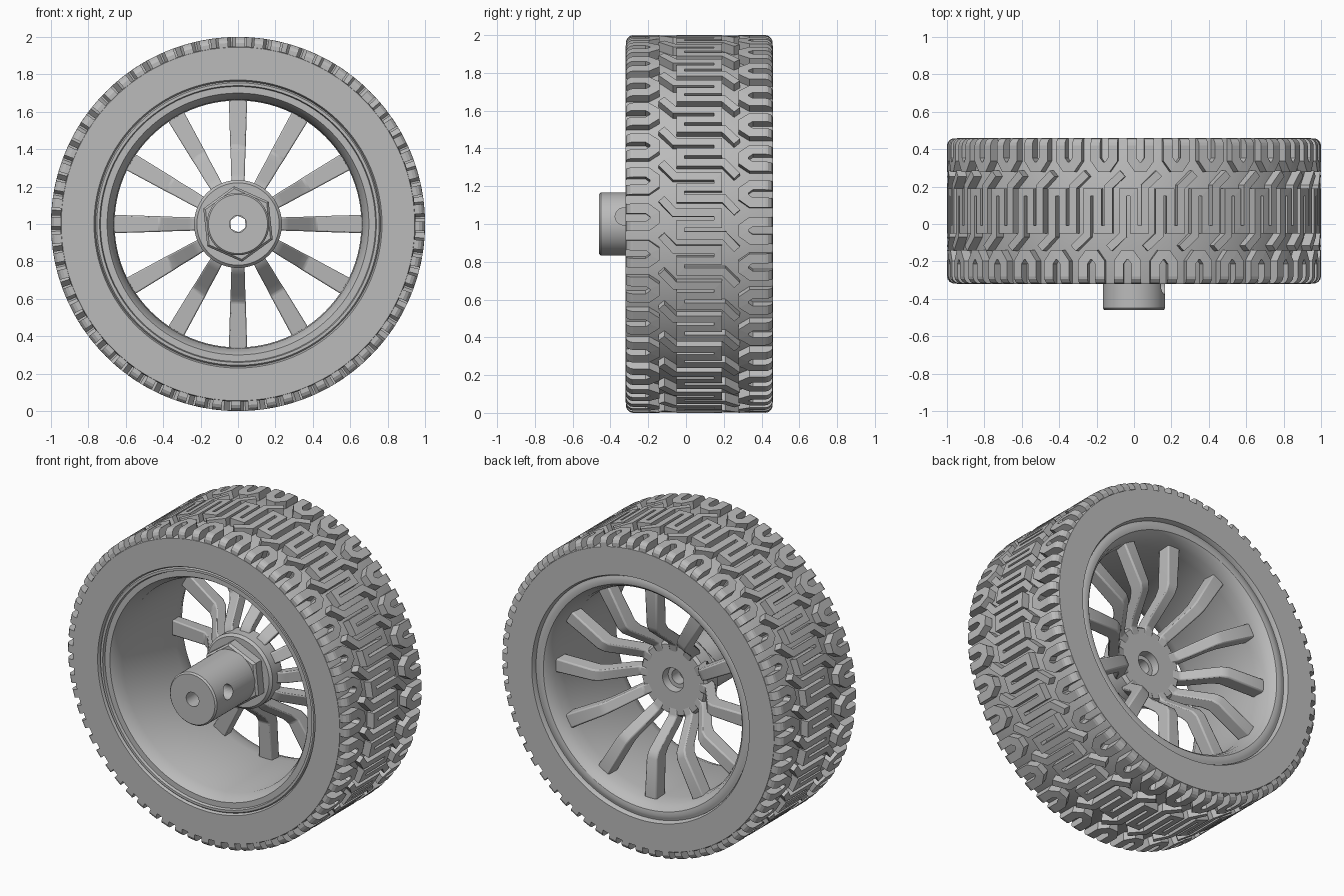
import bpy, bmesh, math
from mathutils import Vector

if "Cube" in bpy.data.objects:
    bpy.data.objects.remove(bpy.data.objects["Cube"])

grey = bpy.data.materials.new("plain grey")
grey.use_nodes = True
colour = (0.5, 0.5, 0.5, 1)
grey.diffuse_color = colour
grey.node_tree.nodes["Principled BSDF"].inputs["Base Color"].default_value = colour

MID_Y = 0.07       # middle of the tyre width
UNITS = 32         # tread repeats around the tyre
SPOKES = 12


def polar(r, y, a):
    """Point at radius r and angle a around the axle."""
    return Vector((r * math.sin(a), y, 1 + r * math.cos(a)))


def finish(name, bm, smooth=True):
    bmesh.ops.recalc_face_normals(bm, faces=bm.faces)
    mesh = bpy.data.meshes.new(name)
    bm.to_mesh(mesh)
    bm.free()
    ob = bpy.data.objects.new(name, mesh)
    bpy.context.collection.objects.link(ob)
    mesh.materials.append(grey)
    if smooth:
        bpy.ops.object.select_all(action="DESELECT")
        ob.select_set(True)
        bpy.context.view_layer.objects.active = ob
        bpy.ops.object.shade_smooth_by_angle(angle=math.radians(30))
    return ob


def lathe(name, profile, sides=96, turn=0.0):
    """Revolve a closed (radius, y) profile around the axle."""
    bm = bmesh.new()
    rings = [[bm.verts.new(polar(r, y, turn + math.tau * i / sides)) for r, y in profile]
             for i in range(sides)]
    n = len(profile)
    for i in range(sides):
        a, b = rings[i], rings[(i + 1) % sides]
        for j in range(n):
            k = (j + 1) % n
            bm.faces.new((a[j], a[k], b[k], b[j]))
    return finish(name, bm)


def loft(bm, sections):
    """Skin a row of four-cornered sections and cap both ends."""
    rows = [[bm.verts.new(p) for p in s] for s in sections]
    for a, b in zip(rows, rows[1:]):
        for j in range(4):
            k = (j + 1) % 4
            bm.faces.new((a[j], a[k], b[k], b[j]))
    bm.faces.new(rows[0])
    bm.faces.new(rows[-1])


# Tyre carcass
lathe("tyre", [(0.77, -0.32), (0.945, -0.32), (0.95, -0.31), (0.95, 0.45),
               (0.945, 0.46), (0.77, 0.46), (0.76, 0.44), (0.76, -0.30)], 128)


# Tread: raised bands drawn on the unrolled tyre as (across, around)
def crown(v):
    """Outer radius, rounded off at the shoulders."""
    edge = max(0.0, abs(v) - 0.35) / 0.04
    return 0.955 + 0.045 * math.sqrt(max(0.0, 1 - edge * edge))


def band(bm, path, width, shift):
    pts = [Vector(p) for p in path]
    dirs = [(b - a).normalized() for a, b in zip(pts, pts[1:])]
    sections = []
    for i, p in enumerate(pts):
        before, after = dirs[max(i - 1, 0)], dirs[min(i, len(dirs) - 1)]
        n1, n2 = Vector((-before.y, before.x)), Vector((-after.y, after.x))
        side = (n1 + n2) / (1 + n1.dot(n2)) * width / 2
        corner = []
        for q, top in ((p - side, 0), (p - side, 1), (p + side, 1), (p + side, 0)):
            r = crown(q.x) if top else 0.94
            corner.append(polar(r, MID_Y + q.x, shift - q.y))
        sections.append(corner)
    loft(bm, sections)


half_hook = [(-0.20, 0.135), (-0.13, 0.06), (0.10, 0.06), (0.10, 0.0)]
hook = half_hook + [(-x, -u) for x, u in reversed(half_hook)]
half_cup = [(-0.388, 0.047), (-0.38, 0.047), (-0.365, 0.047), (-0.35, 0.047),
            (-0.275, 0.047), (-0.235, 0.018)]
cup = half_cup + [(x, -u) for x, u in reversed(half_cup)]

# The hook bends back at its middle, so drop the repeated centre bar ends
hook = [(-0.20, 0.135), (-0.13, 0.06), (0.10, 0.06), (0.10, 0.0),
        (-0.10, 0.0), (-0.10, -0.06), (0.13, -0.06), (0.20, -0.135)]

bm = bmesh.new()
for i in range(UNITS):
    angle = math.tau * i / UNITS
    band(bm, hook, 0.042, angle)
    band(bm, [(x, u + 0.035) for x, u in cup], 0.052, angle)
    band(bm, [(-x, u - 0.035) for x, u in cup], 0.052, angle)
finish("tread", bm, smooth=False)

# Rim barrel with a lip at each end
lathe("rim", [(0.765, -0.30), (0.755, -0.312), (0.74, -0.312), (0.735, -0.295),
              (0.70, -0.295), (0.69, -0.28), (0.665, -0.22), (0.66, 0.30),
              (0.67, 0.37), (0.69, 0.42), (0.705, 0.435), (0.73, 0.44),
              (0.745, 0.435), (0.765, 0.43)])

# Dished spokes: radius, y, width and depth along each one
stations = [(0.16, 0.085, 0.065, 0.08), (0.23, 0.10, 0.07, 0.08),
            (0.27, 0.14, 0.075, 0.10), (0.38, 0.28, 0.08, 0.10),
            (0.42, 0.305, 0.085, 0.09), (0.675, 0.32, 0.10, 0.08)]
bm = bmesh.new()
for i in range(SPOKES):
    a = math.tau * i / SPOKES
    across = Vector((math.cos(a), 0, -math.sin(a)))
    sections = []
    for r, y, w, d in stations:
        front, back = polar(r, y - d / 2, a), polar(r, y + d / 2, a)
        s = across * w / 2
        sections.append([front - s, front + s, back + s * 0.85, back - s * 0.85])
    loft(bm, sections)
spokes = finish("spokes", bm)
bevel = spokes.modifiers.new("soft edges", "BEVEL")
bevel.width = 0.008
bevel.segments = 2

# Hub disc, hexagonal nut and axle sleeve, all bored through
lathe("hub", [(0.045, 0.0), (0.22, 0.0), (0.235, 0.015), (0.235, 0.11),
              (0.22, 0.13), (0.075, 0.13), (0.07, 0.08), (0.045, 0.08)], 64)
lathe("hex_nut", [(0.045, -0.07), (0.19, -0.07), (0.203, -0.055),
                  (0.203, 0.005), (0.045, 0.005)], 6, math.radians(-6))
sleeve = lathe("axle_sleeve", [(0.045, -0.46), (0.158, -0.46), (0.167, -0.45),
                               (0.167, -0.06), (0.045, -0.06)], 64)

# Set screw hole in the side of the sleeve
bpy.ops.mesh.primitive_cylinder_add(vertices=32, radius=0.045, depth=0.2,
                                    location=(0.15, -0.33, 1.04),
                                    rotation=(0, math.pi / 2, 0))
cutter = bpy.context.object
cutter.name = "screw_hole_cutter"
cutter.hide_render = True
cut = sleeve.modifiers.new("screw hole", "BOOLEAN")
cut.operation = "DIFFERENCE"
cut.object = cutter
bpy.context.view_layer.objects.active = sleeve
bpy.ops.object.modifier_apply(modifier=cut.name)
bpy.data.objects.remove(cutter)
